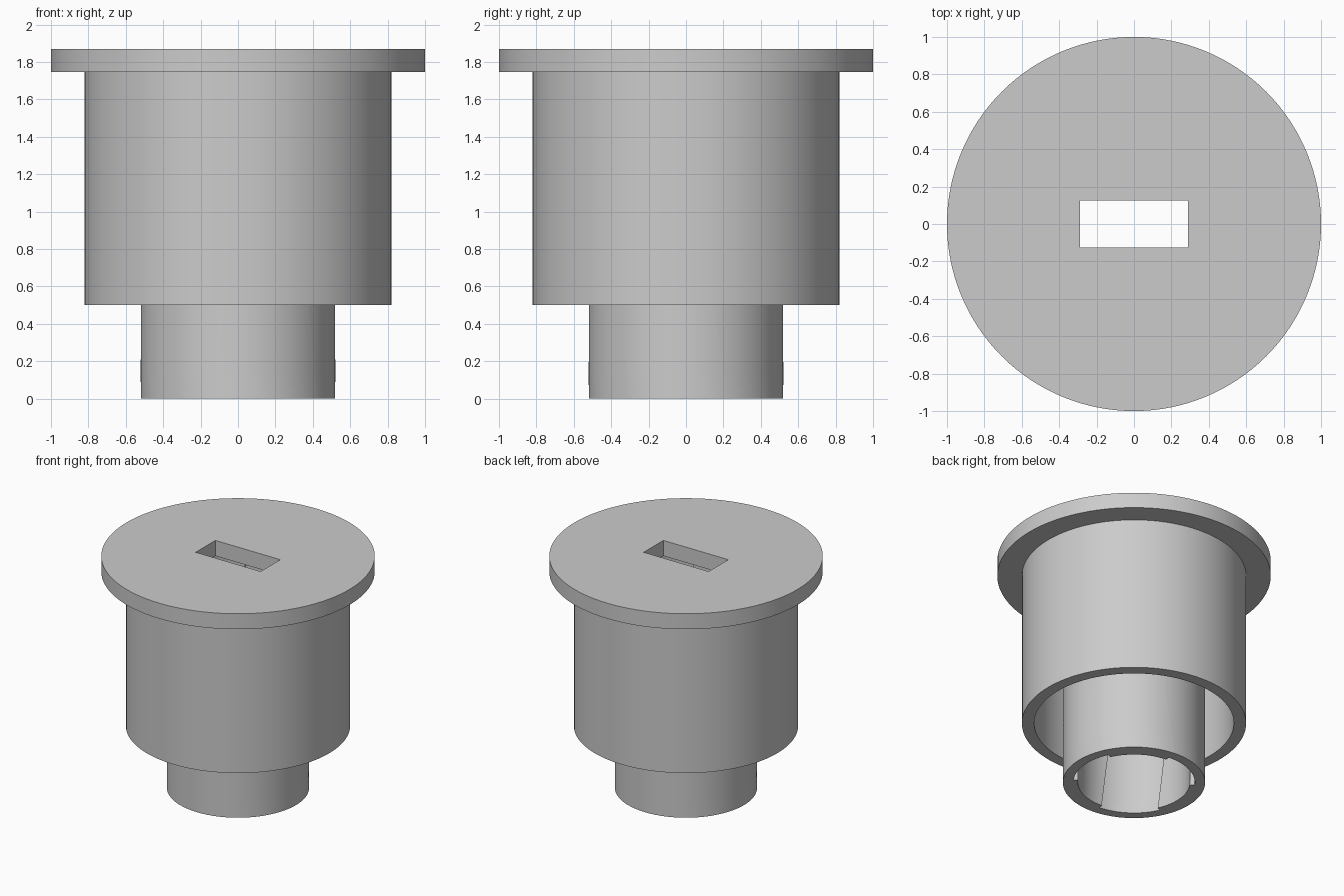
import bpy, bmesh, math

if "Cube" in bpy.data.objects:
    bpy.data.objects.remove(bpy.data.objects["Cube"])

PLATE_Z, TOP_Z = 1.745, 1.87

grey = bpy.data.materials.new("plain_grey")
grey.use_nodes = True
colour = (0.6, 0.6, 0.6, 1)
grey.diffuse_color = colour
grey.node_tree.nodes["Principled BSDF"].inputs["Base Color"].default_value = colour


def finish(bm, name):
    bmesh.ops.recalc_face_normals(bm, faces=bm.faces)
    mesh = bpy.data.meshes.new(name)
    bm.to_mesh(mesh)
    bm.free()
    obj = bpy.data.objects.new(name, mesh)
    obj.data.materials.append(grey)
    bpy.context.collection.objects.link(obj)
    bpy.ops.object.select_all(action="DESELECT")
    obj.select_set(True)
    bpy.context.view_layer.objects.active = obj
    bpy.ops.object.shade_smooth_by_angle(angle=math.radians(30))
    return obj


def tube(name, outer, bore, z0, z1, layers=1, twist=0):
    """Hollow tube; bore is a list of (angle in degrees, radius)."""
    bm = bmesh.new()
    rings = []
    for i in range(layers + 1):
        t = i / layers
        z = z0 + (z1 - z0) * t
        pair = []
        for use_bore in (False, True):
            ring = []
            for deg, radius in bore:
                a = math.radians(deg + twist * t)
                r = radius if use_bore else outer
                ring.append(bm.verts.new((r * math.cos(a), r * math.sin(a), z)))
            pair.append(ring)
        rings.append(pair)

    def bridge(a, b):
        for k in range(len(a)):
            n = (k + 1) % len(a)
            bm.faces.new((a[k], a[n], b[n], b[k]))

    for low, high in zip(rings, rings[1:]):
        bridge(low[0], high[0])
        bridge(low[1], high[1])
    bridge(*rings[0])
    bridge(*rings[-1])
    return finish(bm, name)


# Top plate: disc with a rectangular slot
bm = bmesh.new()
disc = [(math.cos(math.tau * k / 128), math.sin(math.tau * k / 128)) for k in range(128)]
slot = [(sx * 0.29, sy * 0.125) for sx, sy in ((-1, -1), (1, -1), (1, 1), (-1, 1))]
for loop in (disc, slot):
    verts = [bm.verts.new((x, y, PLATE_Z)) for x, y in loop]
    for k, v in enumerate(verts):
        bm.edges.new((v, verts[(k + 1) % len(verts)]))
bmesh.ops.triangle_fill(bm, use_beauty=True, edges=bm.edges[:], normal=(0, 0, 1))
extruded = bmesh.ops.extrude_face_region(bm, geom=bm.faces[:], use_keep_orig=True)
moved = [g for g in extruded["geom"] if isinstance(g, bmesh.types.BMVert)]
bmesh.ops.translate(bm, verts=moved, vec=(0, 0, TOP_Z - PLATE_Z))
finish(bm, "top_plate")

# Outer skirt
tube("outer_skirt", 0.82, [(k * 3, 0.73) for k in range(120)], 0.5, PLATE_Z + 0.005)

# Inner tube: bore alternates between narrow and wide lobes, with a slow twist
lobes = []
for lobe in range(6):
    start = 25 + 60 * lobe
    radius = 0.445 if lobe % 2 else 0.41
    lobes += [(start + 0.15 + 59.7 * k / 16, radius) for k in range(17)]
tube("inner_tube", 0.52, lobes, 0, PLATE_Z + 0.005, layers=12, twist=-30)
